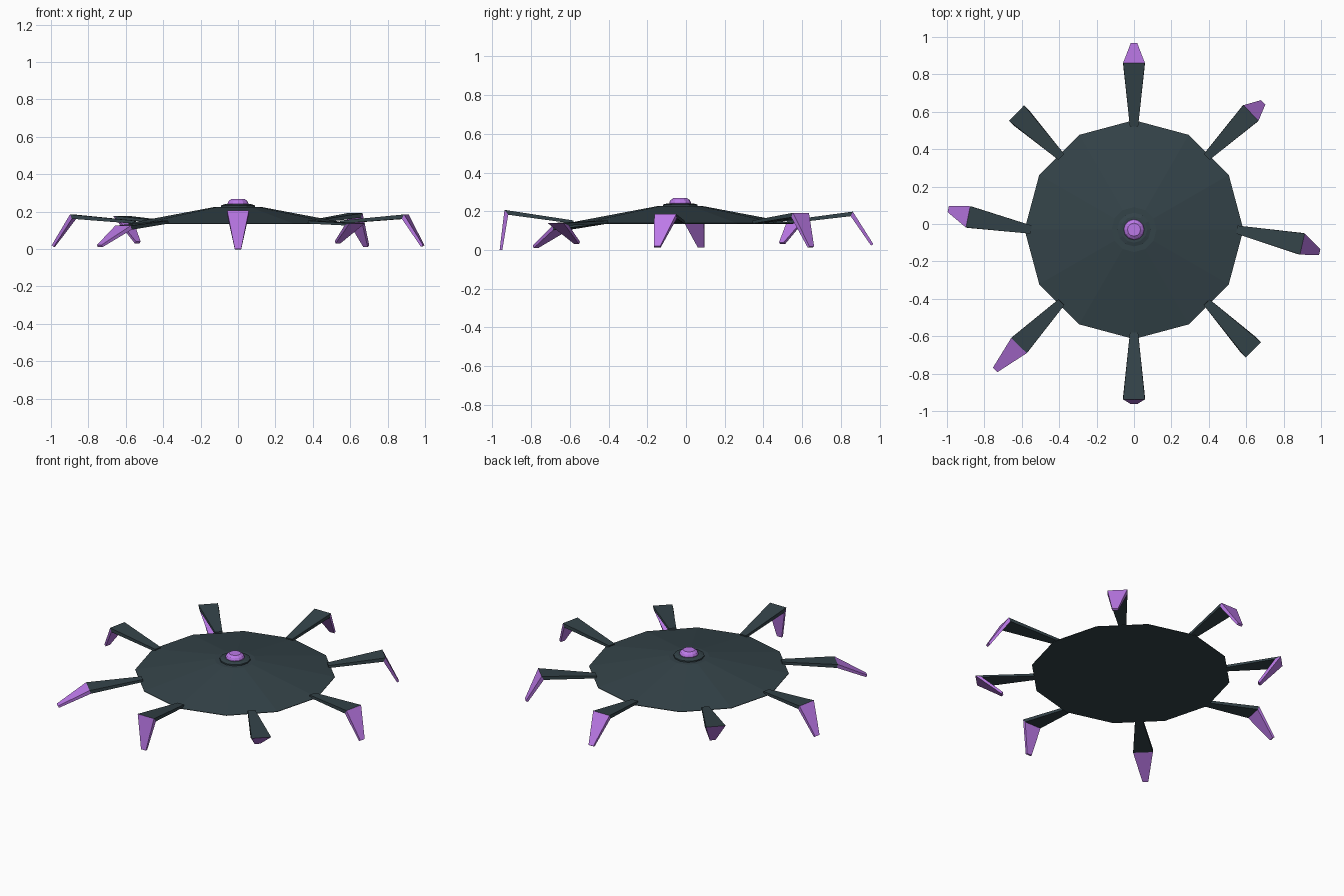
import bpy, bmesh, math
from mathutils import Vector

if "Cube" in bpy.data.objects:
    bpy.data.objects.remove(bpy.data.objects["Cube"])


def material(name, rgb):
    m = bpy.data.materials.new(name)
    m.diffuse_color = (*rgb, 1)
    m.use_nodes = True
    m.node_tree.nodes["Principled BSDF"].inputs["Base Color"].default_value = m.diffuse_color
    return m


SLATE = material("dark slate", (0.034, 0.056, 0.066))
PURPLE = material("purple", (0.50, 0.19, 0.80))
CY = -0.03  # body centre in y


def finish(bm, name, mats):
    bmesh.ops.recalc_face_normals(bm, faces=bm.faces)
    mesh = bpy.data.meshes.new(name)
    bm.to_mesh(mesh)
    bm.free()
    for m in mats:
        mesh.materials.append(m)
    ob = bpy.data.objects.new(name, mesh)
    bpy.context.collection.objects.link(ob)
    return ob


def turned(name, profile, mat, sides=12):
    """Stack of rings (radius, height) capped at both ends."""
    bm = bmesh.new()
    rings = []
    for r, z in profile:
        rings.append([bm.verts.new((r * math.cos(2 * math.pi * i / sides),
                                    CY + r * math.sin(2 * math.pi * i / sides), z))
                      for i in range(sides)])
    for a, b in zip(rings, rings[1:]):
        for i in range(sides):
            j = (i + 1) % sides
            bm.faces.new((a[i], a[j], b[j], b[i]))
    bm.faces.new(rings[0])
    bm.faces.new(rings[-1])
    return finish(bm, name, [mat])


# Body disc, hub ring and dome
turned("body_disc", [(0.585, 0.135), (0.585, 0.138), (0.12, 0.226)], SLATE)
turned("hub_ring", [(0.09, 0.22), (0.09, 0.234), (0.07, 0.24)], SLATE)
turned("hub_dome", [(0.055, 0.235), (0.055, 0.247), (0.05, 0.257), (0.035, 0.268)], PURPLE)


def leg(name, angle, knee, tip):
    """Flat leg widening to the knee, then a tapering claw; points lie on the outer side."""
    a = math.radians(angle)
    r = 0.55
    base = Vector((r * math.cos(a), CY + r * math.sin(a), 0.152))
    knee, tip = Vector(knee), Vector(tip)
    d1, d2 = (knee - base).normalized(), (tip - knee).normalized()
    side = d1.cross(Vector((0, 0, 1))).normalized()
    n1 = side.cross(d1).normalized()
    n2 = side.cross(d2).normalized()
    mitre = (n1 + n2).normalized()
    depth = min(0.022 / max(mitre.dot(n1), 0.1), 0.04)
    bm = bmesh.new()
    rings = []
    for p, n, w, t in ((base, n1, 0.022, 0.016), (knee, mitre, 0.058, depth),
                       (tip, n2, 0.017, 0.014)):
        rings.append([bm.verts.new(q) for q in (p + side * w, p - side * w,
                                                p - side * w - n * t, p + side * w - n * t)])
    for k in range(2):
        for i in range(4):
            j = (i + 1) % 4
            f = bm.faces.new((rings[k][i], rings[k][j], rings[k + 1][j], rings[k + 1][i]))
            f.material_index = k
    bm.faces.new(rings[0])
    bm.faces.new(rings[2]).material_index = 1
    finish(bm, name, [SLATE, PURPLE])


# Eight legs, each posed differently
leg("leg_right", 0, (0.90, -0.107, 0.185), (0.993, -0.15, 0.02))
leg("leg_back_right", 45, (0.625, 0.594, 0.192), (0.69, 0.65, 0.018))
leg("leg_back", 90, (0, 0.862, 0.198), (0, 0.968, 0.03))
leg("leg_back_left", 135, (-0.628, 0.593, 0.178), (-0.54, 0.50, 0.03))
leg("leg_left", 180, (-0.887, 0.038, 0.185), (-0.993, 0.08, 0.02))
leg("leg_front_left", 225, (-0.615, -0.65, 0.125), (-0.742, -0.78, 0.022))
leg("leg_front", 270, (0, -0.938, 0.207), (0, -0.963, 0.0))
leg("leg_front_right", 315, (0.638, -0.673, 0.138), (0.535, -0.565, 0.03))
